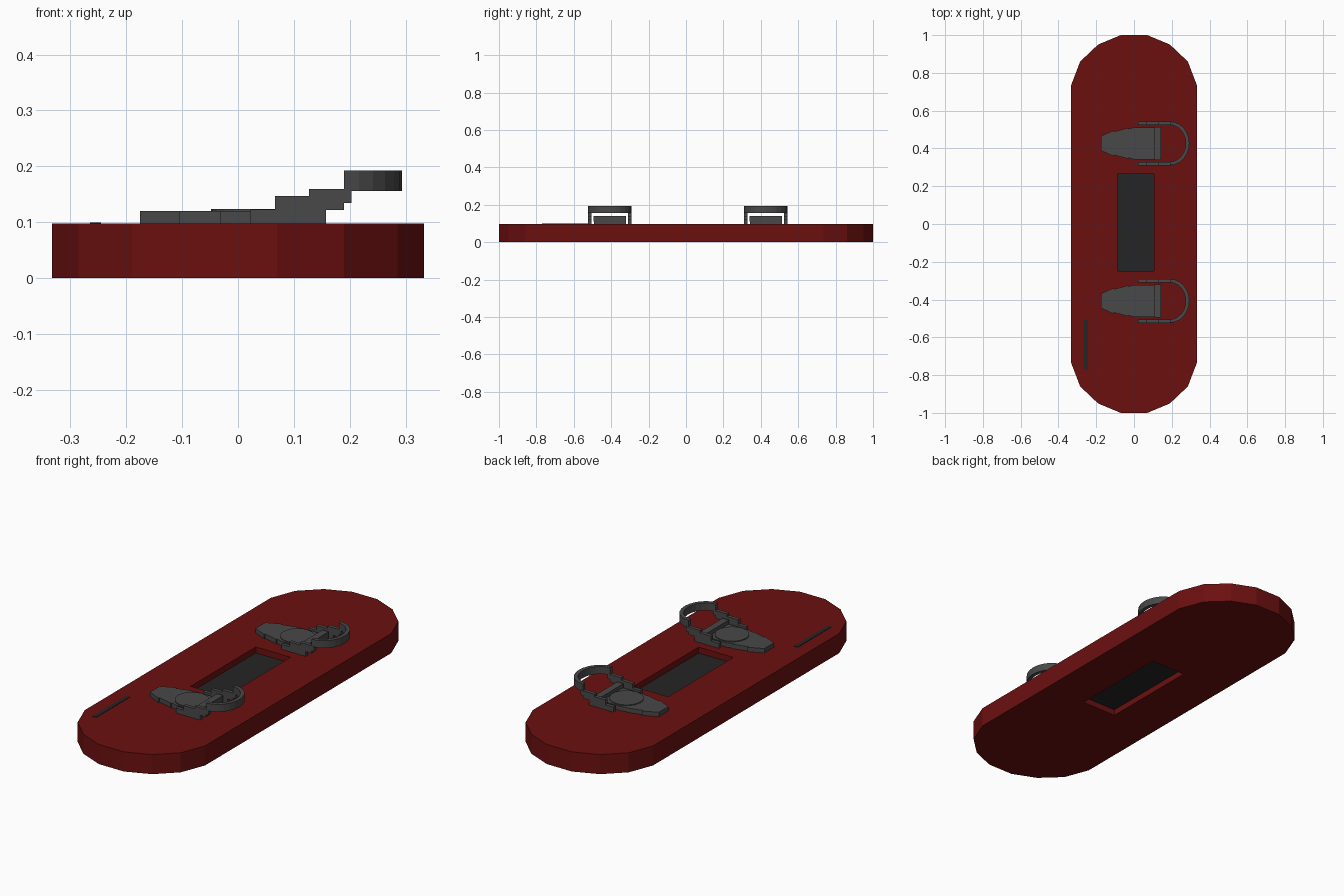
import bpy, bmesh, math

if "Cube" in bpy.data.objects:
    bpy.data.objects.remove(bpy.data.objects["Cube"])


def material(name, rgb):
    m = bpy.data.materials.new(name)
    m.diffuse_color = (*rgb, 1)
    m.use_nodes = True
    m.node_tree.nodes["Principled BSDF"].inputs["Base Color"].default_value = m.diffuse_color
    return m


RED = material("dark red", (0.15, 0.005, 0.005))
GREY = material("binding grey", (0.065, 0.065, 0.065))
BLACK = material("near black", (0.018, 0.018, 0.018))


def prism(name, outline, z0, z1, mat):
    """Extrude a flat outline from z0 up to z1."""
    bm = bmesh.new()
    face = bm.faces.new([bm.verts.new((x, y, z0)) for x, y in outline])
    ext = bmesh.ops.extrude_face_region(bm, geom=[face])
    for v in ext["geom"]:
        if isinstance(v, bmesh.types.BMVert):
            v.co.z = z1
    bmesh.ops.recalc_face_normals(bm, faces=bm.faces)
    me = bpy.data.meshes.new(name)
    bm.to_mesh(me)
    bm.free()
    me.materials.append(mat)
    ob = bpy.data.objects.new(name, me)
    bpy.context.collection.objects.link(ob)
    return ob


def box(name, x0, x1, y0, y1, z0, z1, mat):
    return prism(name, [(x0, y0), (x1, y0), (x1, y1), (x0, y1)], z0, z1, mat)


def mirrored(half):
    """Close a half outline by reflecting it across y = 0."""
    return half + [(x, -y) for x, y in reversed(half)]


# Board with faceted round ends and a rectangular window through the middle
TOP = 0.098
half = [(-0.333, 0.735), (-0.285, 0.86), (-0.19, 0.95), (-0.07, 1.0),
        (0.07, 1.0), (0.19, 0.95), (0.285, 0.86), (0.333, 0.735)]
board = prism("board", mirrored(half), 0, TOP, RED)
cutter = box("window_cutter", -0.087, 0.105, -0.25, 0.265, -0.1, 0.2, RED)
cutter.hide_render = True
cutter.hide_viewport = True
cut = board.modifiers.new("window", "BOOLEAN")
cut.operation = "DIFFERENCE"
cut.solver = "EXACT"
cut.object = cutter

# Panel sunk inside the window, and the slim strip on the deck
box("sunken_panel", -0.087, 0.105, -0.25, 0.265, 0.03, 0.068, BLACK)
box("deck_strip", -0.265, -0.245, -0.77, -0.505, TOP - 0.005, TOP + 0.002, BLACK)


def binding(label, cy):
    def place(ob):
        ob.location.y = cy

    # Foot plate, stepped and tapering to the toe
    sole = [(-0.175, 0.038), (-0.105, 0.07), (-0.105, 0.062), (-0.03, 0.082),
            (-0.03, 0.076), (0.0, 0.085), (0.14, 0.085)]
    place(prism(label + "_foot_plate", mirrored(sole), TOP - 0.004, 0.12, GREY))

    # Round mounting disc
    disc = [(0.03 + 0.078 * math.cos(a), 0.078 * math.sin(a))
            for a in (i * math.tau / 24 for i in range(24))]
    place(prism(label + "_mounting_disc", disc, 0.11, 0.124, GREY))

    # Raised heel pad
    place(box(label + "_heel_pad", 0.108, 0.142, -0.087, 0.087, 0.11, 0.14, GREY))

    # Stepped side arms climbing to the heel loop
    for side, s in (("left", 1), ("right", -1)):
        for n, (x0, x1, z0, z1) in enumerate([(0.022, 0.157, TOP - 0.004, 0.123),
                                              (0.066, 0.19, 0.122, 0.147),
                                              (0.127, 0.203, 0.135, 0.16)]):
            y = sorted((0.098 * s, 0.116 * s))
            place(box(f"{label}_{side}_arm_{n + 1}", x0, x1, *y, z0, z1, GREY))

    # Half-round heel loop
    angles = [math.radians(-90 + 15 * i) for i in range(13)]
    outer = [(0.19 + 0.103 * math.cos(a), 0.116 * math.sin(a)) for a in angles]
    inner = [(0.19 + 0.084 * math.cos(a), 0.098 * math.sin(a)) for a in reversed(angles)]
    place(prism(label + "_heel_loop", outer + inner, 0.156, 0.193, GREY))


binding("front_binding", -0.407)
binding("back_binding", 0.427)
